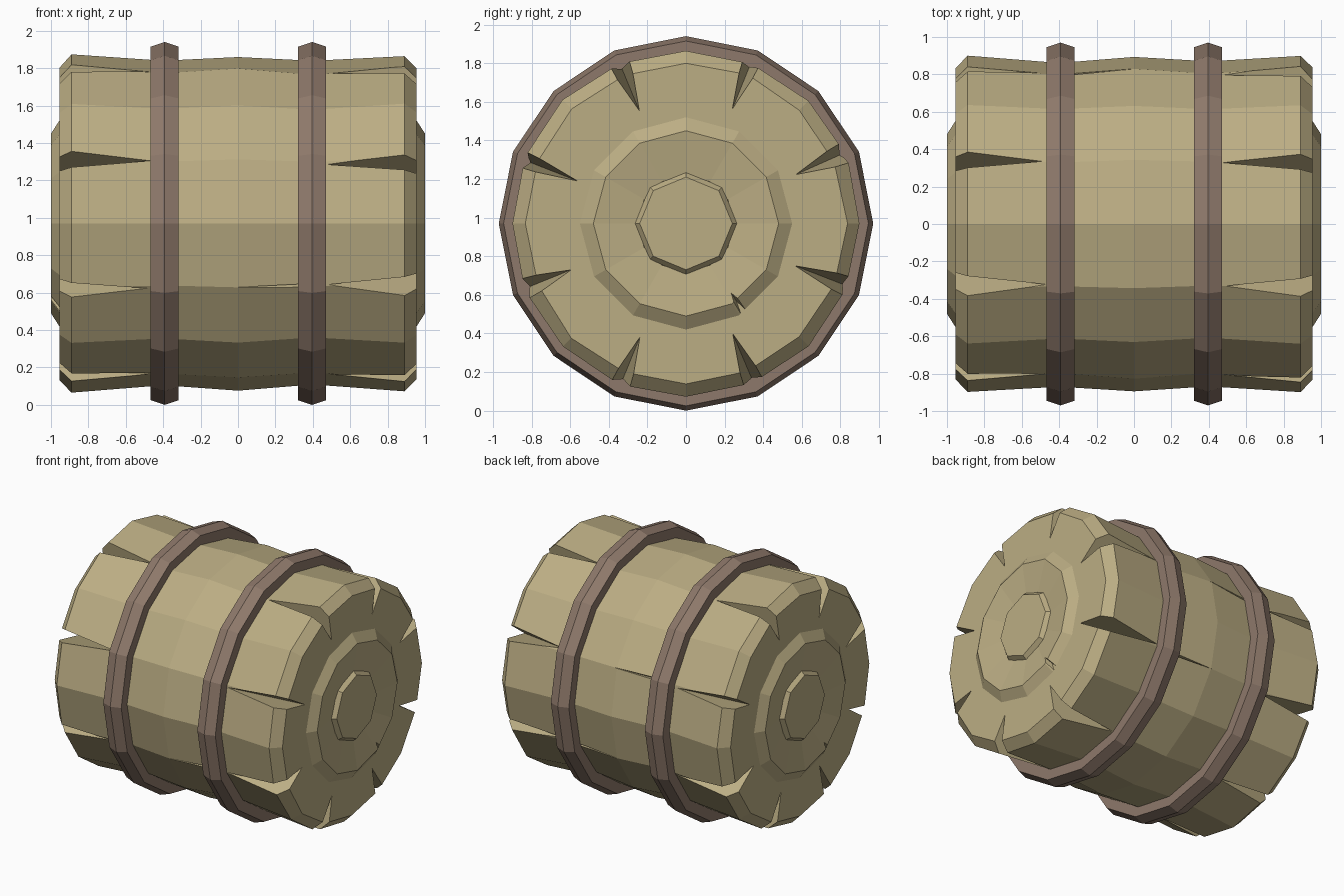
import bpy, bmesh, math, random
from mathutils import Vector

if "Cube" in bpy.data.objects:
    bpy.data.objects.remove(bpy.data.objects["Cube"])

random.seed(4)
CZ = 0.97  # height of the log's axis


def material(name, rgb):
    m = bpy.data.materials.new(name)
    m.diffuse_color = (*rgb, 1)
    m.use_nodes = True
    m.node_tree.nodes["Principled BSDF"].inputs["Base Color"].default_value = m.diffuse_color
    return m


WOOD = material("wood", (0.50, 0.42, 0.23))
BAND = material("band", (0.27, 0.19, 0.145))


def polar(x, t, r, a):
    """Point at x along the axis, t sideways and r outwards at angle a."""
    return Vector((x, r * math.cos(a) - t * math.sin(a),
                   CZ + r * math.sin(a) + t * math.cos(a)))


def finish(name, bm, mat):
    bmesh.ops.recalc_face_normals(bm, faces=bm.faces)
    me = bpy.data.meshes.new(name)
    bm.to_mesh(me)
    bm.free()
    ob = bpy.data.objects.new(name, me)
    bpy.context.collection.objects.link(ob)
    if mat:
        me.materials.append(mat)
    return ob


def lathe(name, profile, sides, mat, hoop=False, jitter=0.0):
    """Spin (x, r) points about the x axis; a hoop closes on itself, else ends are capped."""
    bm = bmesh.new()
    rings = []
    for x, r in profile:
        rings.append([bm.verts.new(polar(x, 0, r + random.uniform(-jitter, jitter),
                                         math.pi / 2 + math.tau * i / sides))
                      for i in range(sides)])
    pairs = list(zip(rings, rings[1:]))
    if hoop:
        pairs.append((rings[-1], rings[0]))
    else:
        bm.faces.new(rings[0])
        bm.faces.new(rings[-1])
    for p, q in pairs:
        for i in range(sides):
            j = (i + 1) % sides
            bm.faces.new((p[i], p[j], q[j], q[i]))
    return finish(name, bm, mat)


def carve(ob, wedges):
    """Cut V-shaped splits: (end x, half width, outer r, floor r, tip x, tip r, angle)."""
    bm = bmesh.new()
    for x, w, ro, rf, tx, tr, a in wedges:
        a = math.radians(a)
        v = [bm.verts.new(p) for p in (polar(x, -w, ro, a), polar(x, w, ro, a),
                                       polar(x, 0, rf, a), polar(tx, 0, tr, a))]
        for f in ((0, 1, 2), (0, 1, 3), (1, 2, 3), (2, 0, 3)):
            bm.faces.new([v[k] for k in f])
    cutter = finish("split_cutter", bm, None)
    cutter.hide_render = True
    mod = ob.modifiers.new("splits", 'BOOLEAN')
    mod.operation, mod.solver, mod.object = 'DIFFERENCE', 'EXACT', cutter
    bpy.context.view_layer.objects.active = ob
    bpy.ops.object.modifier_apply(modifier=mod.name)
    bpy.data.objects.remove(cutter)


# Log body, slightly bulged with chamfered ends
log = lathe("log_body", [(-.955, .835), (-.89, .90), (-.4, .865), (0, .895),
                         (.4, .865), (.89, .90), (.955, .835)], 16, WOOD, jitter=.006)

# Eight splits around each end
splits = []
for s in (-1, 1):
    for k in range(8):
        splits.append((1.05 * s, .085 + random.uniform(-.015, .015), 1.0,
                       .57 + random.uniform(-.03, .03), .30 * s, .96,
                       22.5 + 45 * k + random.uniform(-1.5, 1.5)))
carve(log, splits)

# Three splits that run on past the bands
carve(log, [(.42, .035, .97, .81, -.15, .92, 202.5),
            (.42, .035, .97, .81, -.15, .92, -22.5),
            (-.42, .035, .97, .81, .15, .92, 22.5)])

# Growth ring and heart on each end, with one split in the ring
for s, side in ((-1, "left"), (1, "right")):
    ring = lathe(side + "_growth_ring", [(.92 * s, .55), (.955 * s, .55), (1.0 * s, .48),
                                         (.965 * s, .25), (.92 * s, .25)],
                 12, WOOD, hoop=True)
    carve(ring, [(1.03 * s, .065, .64, .38, .88 * s, .58, -57 if s > 0 else 237)])
    lathe(side + "_heart", [(.92 * s, .27), (.965 * s, .265), (.995 * s, .24)], 8, WOOD)

# Two bands
for x, side in ((-.392, "left"), (.396, "right")):
    lathe(side + "_band", [(x - .075, .83), (x - .075, .945), (x, .97),
                           (x + .075, .945), (x + .075, .83)], 16, BAND, hoop=True)
